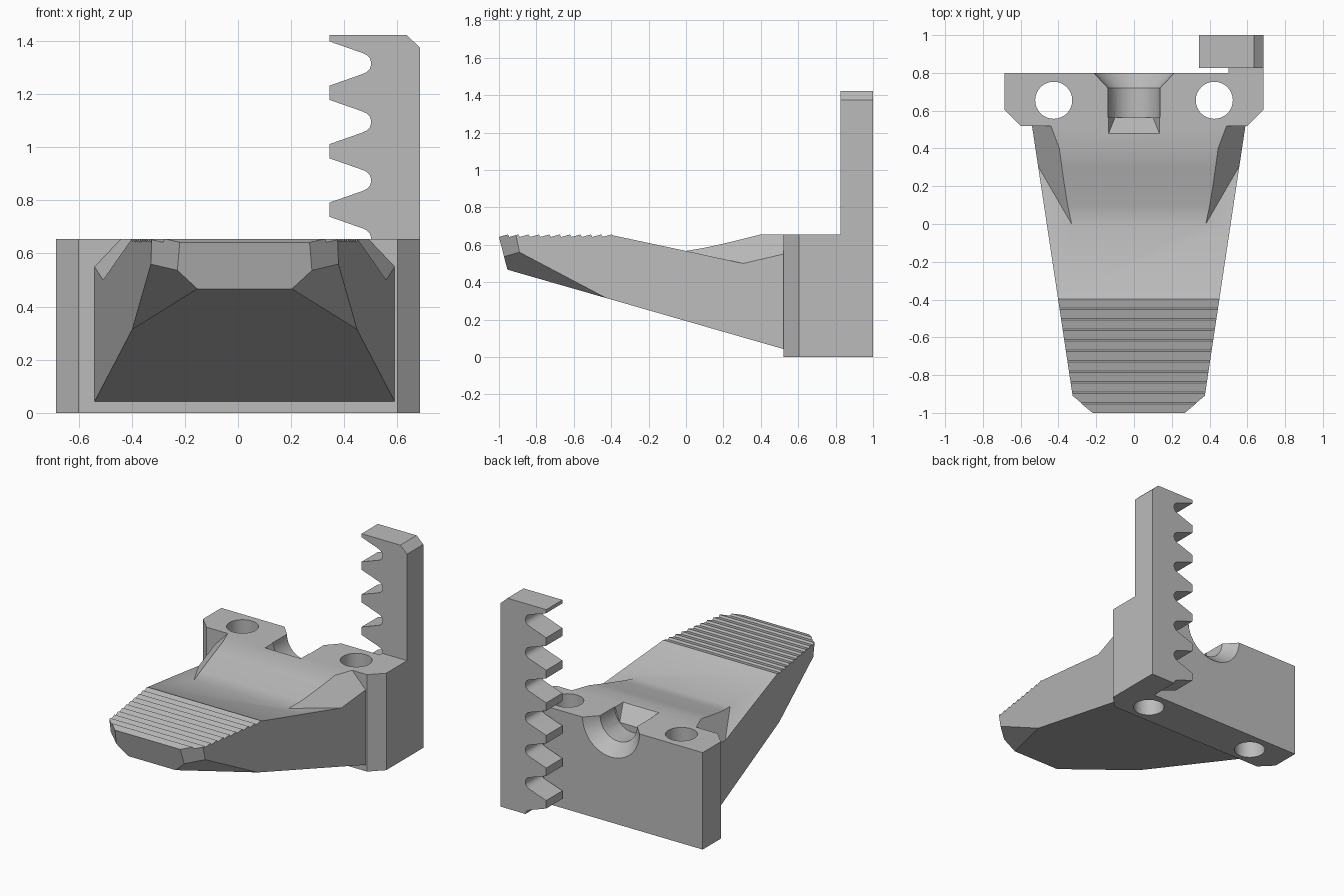
import bpy, bmesh, math
from mathutils import Vector

cube = bpy.data.objects.get("Cube")
if cube:
    bpy.data.objects.remove(cube, do_unlink=True)

grey = bpy.data.materials.new("plain_grey")
grey.use_nodes = True
GREY = (0.5, 0.5, 0.5, 1)
grey.diffuse_color = GREY
grey.node_tree.nodes["Principled BSDF"].inputs["Base Color"].default_value = GREY


def finish(name, bm):
    bmesh.ops.recalc_face_normals(bm, faces=bm.faces)
    mesh = bpy.data.meshes.new(name)
    bm.to_mesh(mesh)
    bm.free()
    mesh.materials.append(grey)
    ob = bpy.data.objects.new(name, mesh)
    bpy.context.collection.objects.link(ob)
    return ob


def prism(outline, place, a, b):
    """Extrude a 2D outline from a to b; place maps (u, v, depth) to 3D."""
    bm = bmesh.new()
    low = [bm.verts.new(place(u, v, a)) for u, v in outline]
    high = [bm.verts.new(place(u, v, b)) for u, v in outline]
    bm.faces.new(low)
    bm.faces.new(high)
    for i in range(len(low)):
        j = (i + 1) % len(low)
        bm.faces.new((low[i], low[j], high[j], high[i]))
    bmesh.ops.recalc_face_normals(bm, faces=bm.faces)
    return bm


def slice_off(bm, p, q, r, keep):
    """Cut by the plane through p, q, r and cap it, keeping the side of one point."""
    p, q, r, keep = map(Vector, (p, q, r, keep))
    n = (q - p).cross(r - p).normalized()
    if n.dot(keep - p) > 0:
        n = -n
    cut = bmesh.ops.bisect_plane(bm, geom=bm.verts[:] + bm.edges[:] + bm.faces[:],
                                 dist=1e-6, plane_co=p, plane_no=n, clear_outer=True)
    edges = [e for e in cut["geom_cut"] if isinstance(e, bmesh.types.BMEdge)]
    bmesh.ops.contextual_create(bm, geom=edges)


def combine(ob, other, operation):
    mod = ob.modifiers.new(operation, "BOOLEAN")
    mod.operation, mod.solver, mod.object = operation, "EXACT", other
    bpy.context.view_layer.objects.active = ob
    bpy.ops.object.modifier_apply(modifier=mod.name)
    bpy.data.objects.remove(other, do_unlink=True)


def flip(s, *points):
    return [(s * x, y, z) for x, y, z in points]


side_view = lambda u, v, d: (d, u, v)
plan_view = lambda u, v, d: (u, v, d)
front_view = lambda u, v, d: (u, d, v)
OFFSET = Vector((0.025, 0, 0))  # the tongue sits slightly off centre
TOP = 0.655

# Tongue side profile: sloped underside, saw-tooth grip, dip and ramp
teeth, start, end = 11, -1.0, -0.39
pitch = (end - start) / teeth
profile = [(0.53, 0.04), (-0.955, 0.467)]
for i in range(teeth):
    y = start + i * pitch
    profile += [(y, 0.642), (y + pitch * 0.85, TOP)]
profile += [(end, 0.65), (0, 0.567), (0.1, 0.584), (0.2, 0.606), (0.3, 0.63), (0.4, TOP), (0.53, TOP)]
bm = prism(profile, side_view, -0.8, 0.8)

# Taper the sides, then chamfer the tip corners and lower edges
inside = (0, -0.3, 0.5)
for s in (1, -1):
    slice_off(bm, *flip(s, (0.565, 0.52, 0), (0.35, -0.91, 0), (0.35, -0.91, 1)), inside)
    slice_off(bm, *flip(s, (0.247, -1, TOP), (0.35, -0.91, TOP), (0.353, -0.89, 0.56)), inside)
    slice_off(bm, *flip(s, (0.424, -0.42, 0.312), (0.178, -0.955, 0.467), (0.353, -0.89, 0.56)), inside)
bmesh.ops.translate(bm, verts=bm.verts, vec=OFFSET)
body = finish("wedge_body", bm)

# Slanted side facets on the ramp
for s in (1, -1):
    bm = prism([(0, 0.567), (0.6, 0.436), (0.6, 0.8), (0, 0.8)], side_view, s * 0.1, s * 0.9)
    slice_off(bm, *flip(s, (0.565, 0.52, 0.55), (0.465, 0.52, TOP), (0.355, 0, 0.567)), (s * 0.8, 0.3, 0.7))
    bmesh.ops.translate(bm, verts=bm.verts, vec=OFFSET)
    combine(body, finish("facet_cutter", bm), "DIFFERENCE")

# Mounting block with chamfered front corners and a tab joining the rack
footprint = [(-0.685, 0.8), (-0.685, 0.605), (-0.6, 0.52), (0.6, 0.52), (0.685, 0.605),
             (0.685, 0.827), (0.5, 0.827), (0.5, 0.8)]
combine(body, finish("block", prism(footprint, plan_view, 0, TOP)), "UNION")

# Toothed rack
tip, root, step = 0.345, 0.5, 0.22
tooth = [(tip, 0.083), (0.468, 0.04), (0.485, 0.032), (0.496, 0.02), (root, 0.008)]
rack = [(root, 0), (0.685, 0), (0.685, 1.375), (0.635, 1.422), (tip, 1.422)]
for i in range(6, -1, -1):
    gap = -0.005 + i * step
    rack += [(x, gap + h) for x, h in tooth]
    if i:
        rack += [(x, gap - h) for x, h in reversed(tooth)]
rack = [p for p in rack if p[1] >= 0 and p != (root, 0.003)]
combine(body, finish("rack", prism(rack, front_view, 0.827, 1.0)), "UNION")


# Bolt holes
def circle(cx, cy, r, n=48):
    return [(cx + r * math.cos(2 * math.pi * i / n), cy + r * math.sin(2 * math.pi * i / n))
            for i in range(n)]


for s in (1, -1):
    combine(body, finish("hole_cutter", prism(circle(s * 0.425, 0.655, 0.098), plan_view, -0.1, 0.8)),
            "DIFFERENCE")

# Countersunk half bore at the rear
bm = bmesh.new()
rings = [[bm.verts.new((x, y, z)) for x, z in circle(0, TOP, r)]
         for y, r in ((0.565, 0.138), (0.72, 0.138), (0.82, 0.232))]
bm.faces.new(rings[0])
bm.faces.new(rings[-1])
for a, b in zip(rings, rings[1:]):
    for i in range(len(a)):
        j = (i + 1) % len(a)
        bm.faces.new((a[i], a[j], b[j], b[i]))
combine(body, finish("bore_cutter", bm), "DIFFERENCE")

# Sloped relief at the inner end of the bore
bm = bmesh.new()
for s in (1, -1):
    for p in flip(s, (0.1, 0.565, 0.56), (0.1, 0.6, 0.56), (0.134, 0.48, TOP), (0.134, 0.6, TOP),
                  (0.134, 0.48, 0.72), (0.134, 0.6, 0.72)):
        bm.verts.new(p)
bmesh.ops.convex_hull(bm, input=bm.verts)
combine(body, finish("relief_cutter", bm), "DIFFERENCE")

# Smooth curves, keep sharp edges
body.name = "wedge_with_rack"
bpy.ops.object.select_all(action="DESELECT")
body.select_set(True)
bpy.context.view_layer.objects.active = body
bpy.ops.object.shade_smooth_by_angle(angle=math.radians(28))
